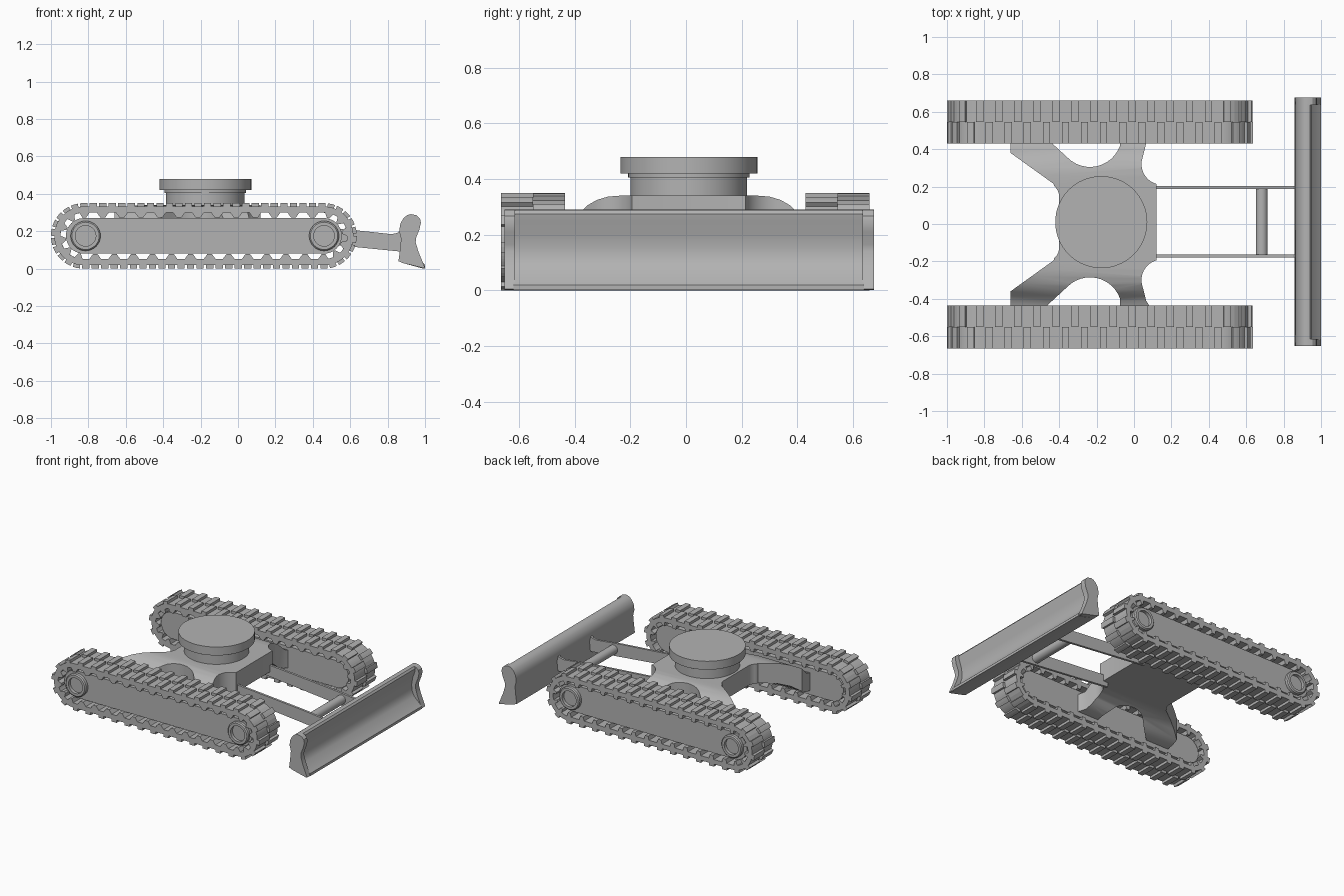
import bpy, bmesh, math
from mathutils import Vector, Matrix

cube = bpy.data.objects.get("Cube")
if cube:
    bpy.data.objects.remove(cube)

GREY = (0.45, 0.45, 0.45, 1)
mat = bpy.data.materials.new("plain grey")
mat.use_nodes = True
mat.diffuse_color = GREY
mat.node_tree.nodes["Principled BSDF"].inputs["Base Color"].default_value = GREY


def finish(bm, name, smooth=None):
    bmesh.ops.recalc_face_normals(bm, faces=bm.faces)
    me = bpy.data.meshes.new(name)
    bm.to_mesh(me)
    bm.free()
    me.materials.append(mat)
    ob = bpy.data.objects.new(name, me)
    bpy.context.scene.collection.objects.link(ob)
    if smooth:
        shade(ob, smooth)
    return ob


def shade(ob, angle):
    bpy.ops.object.select_all(action='DESELECT')
    ob.select_set(True)
    bpy.context.view_layer.objects.active = ob
    bpy.ops.object.shade_smooth_by_angle(angle=math.radians(angle))


def prism(name, pts, lo, hi, axis, smooth=None):
    """Extrude a 2D outline along one axis."""
    place = {'x': lambda a, b, t: (t, a, b),
             'y': lambda a, b, t: (a, t, b),
             'z': lambda a, b, t: (a, b, t)}[axis]
    bm = bmesh.new()
    face = bm.faces.new([bm.verts.new(place(a, b, lo)) for a, b in pts])
    ext = bmesh.ops.extrude_face_region(bm, geom=[face])
    move = Vector(place(0, 0, hi - lo))
    bmesh.ops.translate(bm, vec=move, verts=[g for g in ext['geom'] if isinstance(g, bmesh.types.BMVert)])
    return finish(bm, name, smooth)


def lathe(name, profile, centre, turn=None, steps=48):
    """Revolve (radius, height) points about z, then turn and place."""
    bm = bmesh.new()
    verts = [bm.verts.new((r, 0, h)) for r, h in profile]
    edges = [bm.edges.new(p) for p in zip(verts, verts[1:])]
    bmesh.ops.spin(bm, geom=verts + edges, cent=(0, 0, 0), axis=(0, 0, 1),
                   angle=math.tau, steps=steps, use_merge=False)
    bmesh.ops.remove_doubles(bm, verts=bm.verts, dist=0.0005)
    bm.transform(Matrix.Translation(centre) @ (turn or Matrix()))
    return finish(bm, name, 30)


# Track loop: two straights joined by half circles
X0, X1, R, ZC = -0.825, 0.46, 0.175, 0.175
LENGTH = 2 * (X1 - X0) + math.tau * R
LINKS = 36


def loop_point(s, r):
    s %= LENGTH
    run, arc = X1 - X0, math.pi * R
    if s < run:
        return X0 + s, ZC + r
    if s < run + arc:
        a = math.pi / 2 - (s - run) / R
        return X1 + r * math.cos(a), ZC + r * math.sin(a)
    if s < 2 * run + arc:
        return X1 - (s - run - arc), ZC - r
    a = -math.pi / 2 - (s - 2 * run - arc) / R
    return X0 + r * math.cos(a), ZC + r * math.sin(a)


def track_row(name, y0, y1, raised_first):
    """Closed belt with raised pads outside and tapered teeth inside."""
    pad, groove, tooth, belt = 0.175, 0.157, 0.097, 0.124
    low, high = (groove, pad) if raised_first else (pad, groove)
    w = 0.19 if raised_first else 0.31
    # Pad and tooth radii at fractions of one link
    steps = [(0, high, tooth), (0.12, high, tooth), (w, high, belt), (w, low, belt),
             (0.5, low, belt), (1 - w, low, belt), (1 - w, high, belt),
             (0.88, high, tooth)]
    bm = bmesh.new()
    rings = []
    for i in range(LINKS):
        for f, outer, inner in steps:
            s = (i + f) * LENGTH / LINKS
            xo, zo = loop_point(s, outer)
            xi, zi = loop_point(s, inner)
            rings.append([bm.verts.new(p) for p in
                          ((xo, y0, zo), (xo, y1, zo), (xi, y1, zi), (xi, y0, zi))])
    for a, b in zip(rings, rings[1:] + rings[:1]):
        for k in range(4):
            j = (k + 1) % 4
            bm.faces.new((a[k], a[j], b[j], b[k]))
    bmesh.ops.remove_doubles(bm, verts=bm.verts, dist=0.00005)
    return finish(bm, name)


def stadium(r, n=20):
    right = [(X1 + r * math.sin(math.pi * i / n), ZC + r * math.cos(math.pi * i / n)) for i in range(n + 1)]
    return right + [(X0 + X1 - x, 2 * ZC - z) for x, z in right]


for side, name, inner, outer in ((1, "left", 0.43, 0.66), (-1, "right", 0.435, 0.665)):
    mid = (inner + outer) / 2
    track_row(name + "_track_inner_row", side * inner, side * mid, side < 0)
    track_row(name + "_track_outer_row", side * mid, side * outer, side > 0)
    prism(name + "_track_frame", stadium(0.095), side * (inner + 0.02),
          side * (outer - 0.03), 'y', 30)
    # Hubs with a recessed centre
    turn = Matrix.Rotation(-side * math.pi / 2, 4, 'X')
    for end, x in (("rear", -0.815), ("front", X1)):
        lathe(f"{name}_{end}_hub", [(0, -0.022), (0.055, -0.022), (0.055, 0),
              (0.073, 0), (0.08, -0.007), (0.08, -0.05), (0, -0.05)],
              (x, side * (outer - 0.003), ZC), turn, 32)

# Chassis: X-shaped plan cut from an arched plate
YC = 0.01


def arc(cx, cy, r, a0, a1, n=12):
    return [(cx + r * math.cos(math.radians(a0 + (a1 - a0) * i / n)),
             cy + r * math.sin(math.radians(a0 + (a1 - a0) * i / n))) for i in range(n + 1)]


half = ([(0.12, 0.195)] + arc(0.15, 0.31, 0.11, 255, 160)
        + [(0.065, 0.42), (0.09, 0.46), (-0.075, 0.46)] + arc(-0.235, 0.465, 0.17, -20, -135)
        + [(-0.48, 0.46), (-0.66, 0.46), (-0.66, 0.37), (-0.43, 0.205)]
        + arc(-0.475, 0.135, 0.075, 50, 0, 6))
plan = [(x, YC + y) for x, y in half] + [(x, YC - y) for x, y in reversed(half)]
top = [(0.25, 0.34), (0.29, 0.337), (0.33, 0.325), (0.365, 0.305), (0.395, 0.275),
       (0.42, 0.25), (0.47, 0.235)]
under = [(0.47, 0.11), (0.41, 0.12), (0.37, 0.14), (0.33, 0.175), (0.28, 0.195), (0.23, 0.2)]
arch = [(YC + y, z) for y, z in top + under]
arch += [(YC - y, z) for y, z in reversed(top + under)]
chassis = prism("chassis", plan, 0.0, 0.5, 'z')
cutter = prism("chassis_arch_cutter", arch, -0.8, 0.3, 'x')
cutter.hide_render = True
mod = chassis.modifiers.new("arch", 'BOOLEAN')
mod.operation, mod.solver, mod.object = 'INTERSECT', 'EXACT', cutter
bpy.context.view_layer.objects.active = chassis
bpy.ops.object.modifier_apply(modifier=mod.name)
bpy.data.objects.remove(cutter)
shade(chassis, 35)

# Turntable
lathe("turntable", [(0, 0.33), (0.21, 0.33), (0.21, 0.405), (0.218, 0.405), (0.218, 0.42),
                    (0.246, 0.42), (0.246, 0.48), (0, 0.48)], (-0.175, YC, 0), steps=64)

# Push arms and cross bar
arm = [(0.08, 0.25), (0.63, 0.205), (0.82, 0.184), (0.85, 0.19), (0.88, 0.215),
       (0.9, 0.09), (0.86, 0.092), (0.63, 0.115), (0.08, 0.17)]
for name, y in (("left_push_arm", 0.195), ("right_push_arm", -0.17)):
    prism(name, arm, y - 0.008, y + 0.008, 'y')
lathe("cross_bar", [(0, -0.18), (0.032, -0.18), (0.032, 0.18), (0, 0.18)],
      (0.683, YC, 0.155), Matrix.Rotation(math.pi / 2, 4, 'X'), 24)

# Blade with thicker end plates
back = [(0.88, 0.03), (0.858, 0.04), (0.866, 0.1), (0.872, 0.16), (0.862, 0.2), (0.868, 0.24),
        (0.885, 0.27), (0.905, 0.286), (0.925, 0.291)]
end_front = [(0.955, 0.285), (0.973, 0.268), (0.978, 0.245), (0.97, 0.21), (0.952, 0.165),
             (0.95, 0.14), (0.965, 0.09), (1.0, 0.005), (0.995, 0.002)]
face_front = [(0.94, 0.288), (0.95, 0.275), (0.945, 0.25), (0.928, 0.2), (0.92, 0.15),
              (0.925, 0.11), (0.94, 0.075), (1.0, 0.02), (1.0, 0.002), (0.99, 0)]
prism("blade_face", back + face_front, -0.62, 0.64, 'y', 30)
prism("right_blade_end", back + end_front, -0.652, -0.615, 'y', 30)
prism("left_blade_end", back + end_front, 0.635, 0.675, 'y', 30)
